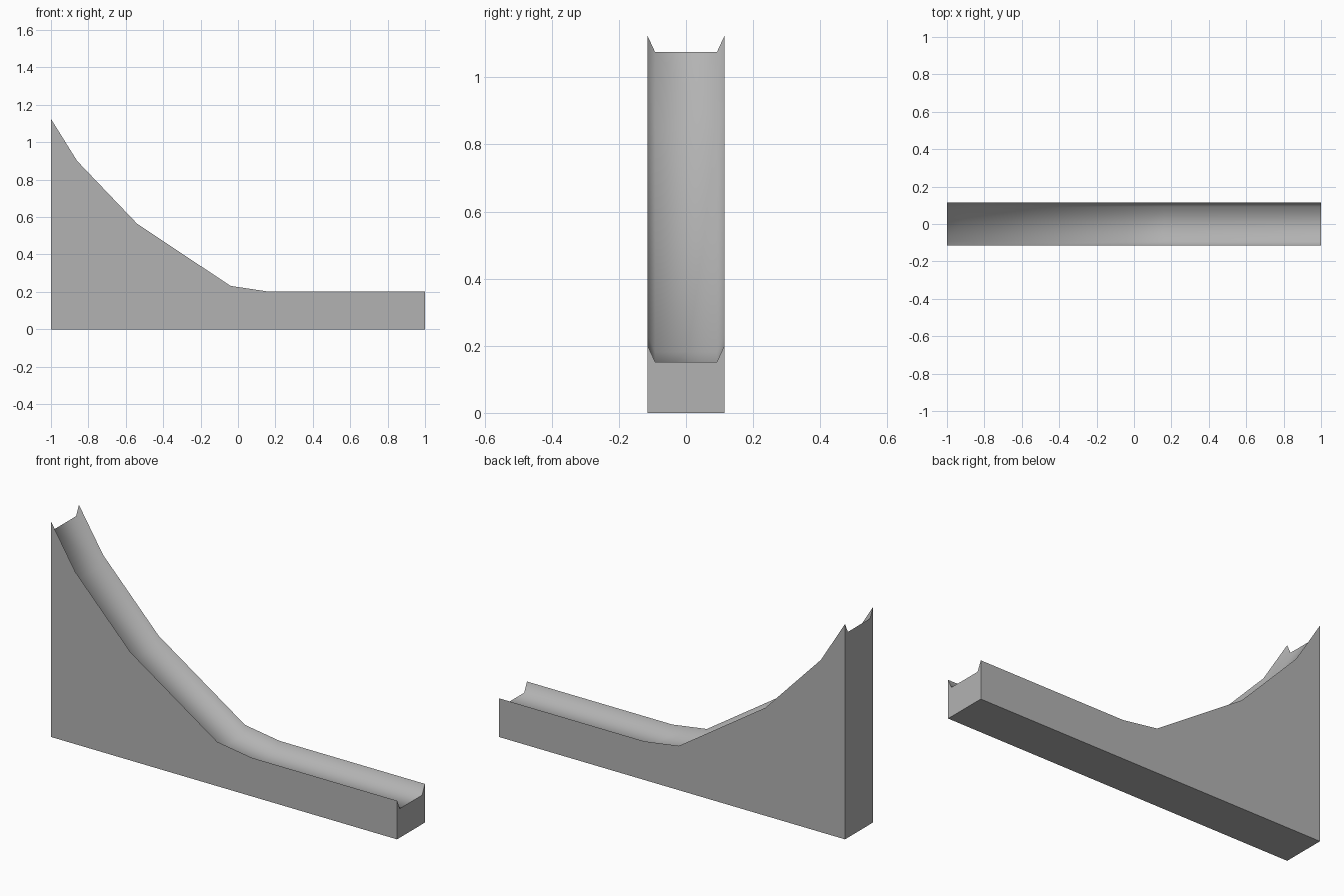
import bpy
import bmesh

cube = bpy.data.objects.get("Cube")
if cube:
    bpy.data.objects.remove(cube, do_unlink=True)

# Rim height along the slide: (x, z)
RIM = [(-1, 1.125), (-0.86, 0.9), (-0.54, 0.565), (-0.04, 0.232), (0.16, 0.202), (1, 0.202)]
HALF_WIDTH = 0.115
FLOOR_HALF = 0.092
DEPTH = 0.05

grey = bpy.data.materials.new("plain grey")
grey.use_nodes = True
colour = (0.45, 0.45, 0.45, 1)
grey.diffuse_color = colour
grey.node_tree.nodes["Principled BSDF"].inputs["Base Color"].default_value = colour

bm = bmesh.new()

# Channel cross-section at each station: rim, floor, floor, rim
rows = []
for x, z in RIM:
    section = [(-HALF_WIDTH, z), (-FLOOR_HALF, z - DEPTH), (FLOOR_HALF, z - DEPTH), (HALF_WIDTH, z)]
    rows.append([bm.verts.new((x, y, h)) for y, h in section])

# Smooth channel surface
for a, b in zip(rows, rows[1:]):
    for i in range(3):
        bm.faces.new((a[i], b[i], b[i + 1], a[i + 1])).smooth = True

# Flat block beneath: two sides, two ends and the base
base = {(x, s): bm.verts.new((x, s * HALF_WIDTH, 0)) for x in (-1, 1) for s in (-1, 1)}
flat = []
for s, i in ((-1, 0), (1, 3)):
    flat.append(bm.faces.new([base[-1, s], base[1, s]] + [r[i] for r in reversed(rows)]))
for x, row in ((-1, rows[0]), (1, rows[-1])):
    flat.append(bm.faces.new([base[x, -1], base[x, 1]] + row[::-1]))
flat.append(bm.faces.new([base[-1, -1], base[-1, 1], base[1, 1], base[1, -1]]))

# Keep every border of the flat faces sharp
for face in flat:
    face.smooth = False
    for edge in face.edges:
        edge.smooth = False
bmesh.ops.recalc_face_normals(bm, faces=bm.faces)

mesh = bpy.data.meshes.new("slide_ramp")
bm.to_mesh(mesh)
bm.free()
mesh.materials.append(grey)
ramp = bpy.data.objects.new("slide_ramp", mesh)
bpy.context.collection.objects.link(ramp)
